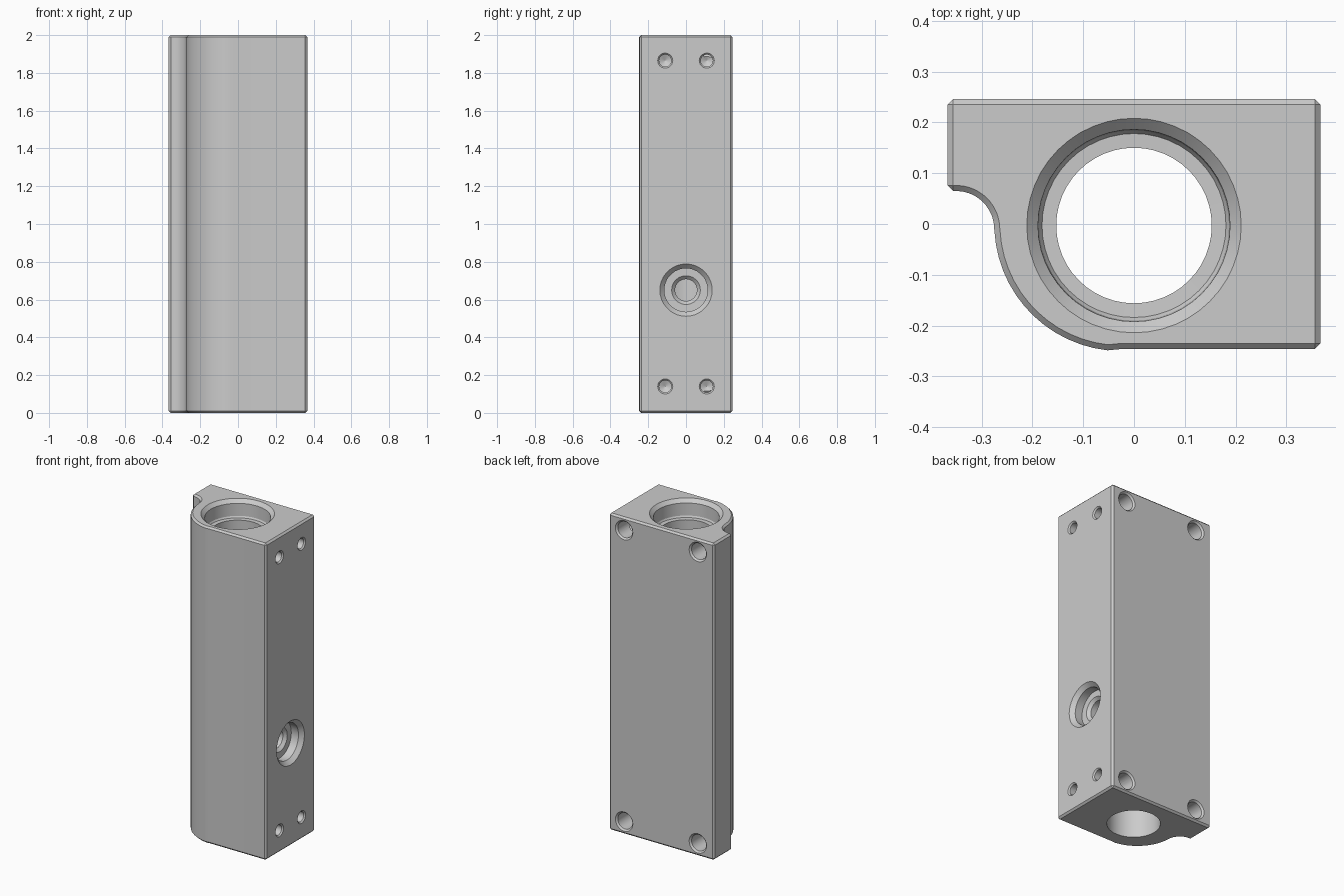
import bpy, bmesh, math
from mathutils import Matrix, Vector

cube = bpy.data.objects.get("Cube")
if cube:
    bpy.data.objects.remove(cube, do_unlink=True)

metal = bpy.data.materials.new("grey metal")
metal.use_nodes = True
grey = (0.6, 0.6, 0.6, 1)
metal.diffuse_color = grey
metal.node_tree.nodes["Principled BSDF"].inputs["Base Color"].default_value = grey


def make_object(name, bm):
    bmesh.ops.recalc_face_normals(bm, faces=bm.faces)
    mesh = bpy.data.meshes.new(name)
    bm.to_mesh(mesh)
    bm.free()
    mesh.materials.append(metal)
    obj = bpy.data.objects.new(name, mesh)
    bpy.context.collection.objects.link(obj)
    return obj


def apply_modifier(obj, mod):
    bpy.context.view_layer.objects.active = obj
    bpy.ops.object.modifier_apply(modifier=mod.name)


def arc(cx, cy, r, start, end, steps):
    angles = [math.radians(start + (end - start) * i / steps) for i in range(steps + 1)]
    return [(cx + r * math.cos(a), cy + r * math.sin(a)) for a in angles]


def drill(body, profile, location, direction, sides=36):
    """Cut a turned hole; profile is (radius, depth) pairs going into the body."""
    bm = bmesh.new()
    rings = [[bm.verts.new((r * math.cos(math.tau * i / sides),
                            r * math.sin(math.tau * i / sides), d))
              for i in range(sides)] for r, d in profile]
    for a, b in zip(rings, rings[1:]):
        for i in range(sides):
            j = (i + 1) % sides
            bm.faces.new((a[i], a[j], b[j], b[i]))
    bm.faces.new(rings[0])
    bm.faces.new(rings[-1])
    turn = Vector((0, 0, 1)).rotation_difference(Vector(direction)).to_matrix().to_4x4()
    bm.transform(Matrix.Translation(location) @ turn)
    cutter = make_object("hole_cutter", bm)
    cutter.hide_render = True
    mod = body.modifiers.new("hole", 'BOOLEAN')
    mod.operation = 'DIFFERENCE'
    mod.solver = 'EXACT'
    mod.object = cutter
    apply_modifier(body, mod)
    bpy.data.objects.remove(cutter, do_unlink=True)


# Block outline: square on the right, round front left corner, scooped notch
W, D, H = 0.367, 0.246, 2.0
outline = [(W, -D), (W, D), (-W, D), (-W, 0.065)]
outline += arc(-0.35, -0.01, 0.075, 90, 0, 9)
outline += arc(-0.025, 0.0, 0.25, 183, 270, 14)[:-1] + [(-0.025, -D)]
bm = bmesh.new()
base = bm.faces.new([bm.verts.new((x, y, 0)) for x, y in outline])
top = bmesh.ops.extrude_face_region(bm, geom=[base])["geom"]
bmesh.ops.translate(bm, vec=(0, 0, H),
                    verts=[v for v in top if isinstance(v, bmesh.types.BMVert)])
block = make_object("manifold_block", bm)

# Small chamfer on the sharp edges
bevel = block.modifiers.new("chamfer", 'BEVEL')
bevel.width = 0.011
bevel.segments = 1
bevel.limit_method = 'ANGLE'
bevel.angle_limit = math.radians(40)
bevel.use_clamp_overlap = False
apply_modifier(block, bevel)

# Main bore with a chamfered, stepped mouth
drill(block, [(0.221, -0.01), (0.189, 0.022), (0.187, 0.10), (0.181, 0.11),
              (0.153, 0.111), (0.153, H + 0.05)], (0, -0.003, H), (0, 0, -1), 48)

# Side port opening into the bore
drill(block, [(0.148, -0.01), (0.115, 0.025), (0.115, 0.075), (0.076, 0.076),
              (0.058, 0.094), (0.058, 0.33)], (W, 0, 0.65), (-1, 0, 0))

# Small fixing holes on the side, larger ones on the back
for z in (0.14, 1.865):
    for y in (-0.11, 0.11):
        drill(block, [(0.048, -0.008), (0.032, 0.008), (0.032, 0.14), (0.001, 0.155)],
              (W, y, z), (-1, 0, 0), 24)
for z in (0.08, 1.92):
    for x in (-0.255, 0.26):
        drill(block, [(0.069, -0.008), (0.051, 0.01), (0.051, 0.15)],
              (x, D, z), (0, -1, 0), 24)

bpy.ops.object.select_all(action='DESELECT')
block.select_set(True)
bpy.context.view_layer.objects.active = block
bpy.ops.object.shade_smooth_by_angle(angle=math.radians(25))
